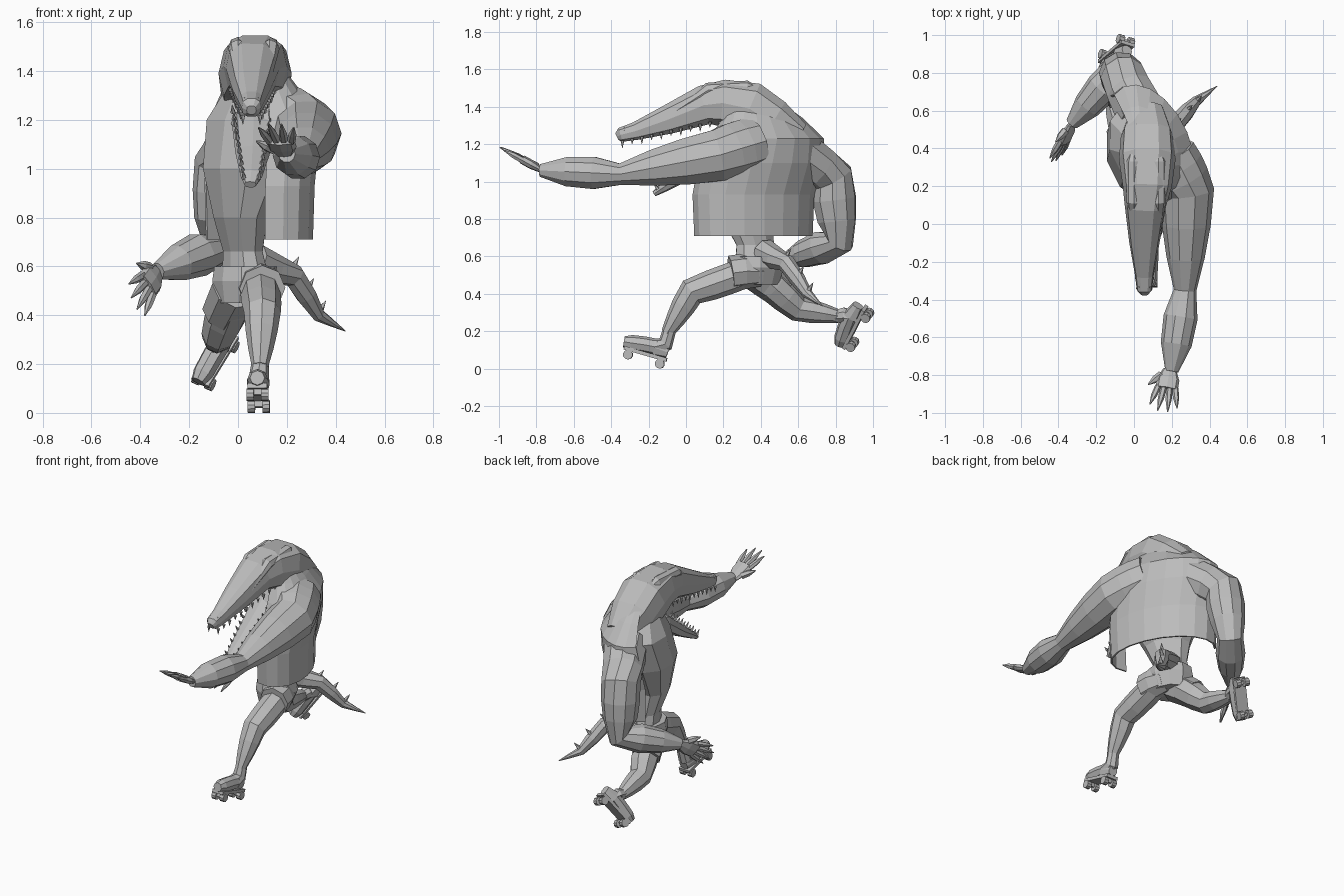
import bpy, bmesh, math
from mathutils import Vector, Matrix

cube = bpy.data.objects.get("Cube")
if cube:
    bpy.data.objects.remove(cube)

grey = (.5, .5, .5, 1)
skin = bpy.data.materials.new("plain_grey")
skin.use_nodes = True
skin.diffuse_color = grey
skin.node_tree.nodes["Principled BSDF"].inputs["Base Color"].default_value = grey

RIGHTWARD = Vector((1, 0, 0))
CHEST_WIDTH = Vector((-.45, .9, 0))


def finish(name, bm):
    mesh = bpy.data.meshes.new(name)
    bmesh.ops.recalc_face_normals(bm, faces=bm.faces)
    bm.to_mesh(mesh)
    bm.free()
    mesh.materials.append(skin)
    obj = bpy.data.objects.new(name, mesh)
    bpy.context.collection.objects.link(obj)
    return obj


def add_loft(bm, rings, side=RIGHTWARD, sides=8, flat=1, power=1, arc=None, level=False):
    """Skin rings given as (x, y, z, radius); flat squashes them, arc leaves the tube open."""
    points = [Vector(ring[:3]) for ring in rings]
    start, end = arc or (0, 360)
    loops = []
    for i, point in enumerate(points):
        along = points[min(i + 1, len(points) - 1)] - points[max(i - 1, 0)]
        along = Vector((0, 0, 1)) if level else along.normalized()
        across = (side - along * side.dot(along)).normalized()
        upward = along.cross(across) * flat
        loop = []
        for k in range(sides + bool(arc)):
            angle = math.radians(start + (end - start) * k / sides)
            c, s = (math.copysign(abs(v) ** power, v) for v in (math.cos(angle), math.sin(angle)))
            loop.append(bm.verts.new(point + (across * c + upward * s) * rings[i][-1]))
        loops.append(loop)
    for lower, upper in zip(loops, loops[1:]):
        for k in range(sides):
            j = (k + 1) % len(lower)
            bm.faces.new((lower[k], lower[j], upper[j], upper[k]))
    if not arc:
        bm.faces.new(loops[0])
        bm.faces.new(loops[-1])


def loft(name, rings, **options):
    bm = bmesh.new()
    add_loft(bm, rings, **options)
    return finish(name, bm)


def limb(name, joints, bulges, steps=3, **options):
    """Tube through (x, y, z, radius) joints, swelling between them like muscle."""
    rings = []
    for first, second, bulge in zip(joints, joints[1:], bulges):
        for k in range(steps):
            f = k / steps
            ring = [a + (b - a) * f for a, b in zip(first, second)]
            ring[-1] += bulge * math.sin(math.pi * f)
            rings.append(ring)
    return loft(name, rings + [joints[-1]], **options)


def add_spike(bm, base, tip, radius):
    add_loft(bm, [(*base, radius), (*tip, .001)], side=Vector((.8, .5, .3)), sides=5)


# Torso, with its wide axis turned toward the raised arm
loft("torso", [(.03, .38, .56, .13), (.02, .37, .66, .11), (.01, .33, .8, .15),
               (.04, .34, 1, .25), (.07, .4, 1.2, .27), (.07, .36, 1.4, .1)],
     side=CHEST_WIDTH, sides=10, flat=.7, level=True)

# Sleeveless jacket, open over the chest
vest = loft("vest", [(.07, .36, .71, .34), (.07, .36, .93, .35), (.08, .4, 1.1, .36),
                     (.09, .43, 1.23, .33), (.08, .41, 1.34, .23), (.07, .35, 1.47, .1)],
            side=CHEST_WIDTH, sides=12, flat=.6, arc=(150, 378), level=True)
vest.modifiers.new("thickness", "SOLIDIFY").thickness = .01

# Head and long upper snout
loft("head", [(.07, .6, 1.23, .09), (.07, .46, 1.31, .14), (.07, .34, 1.39, .15),
              (.07, .2, 1.42, .13), (.06, .1, 1.41, .11), (.055, -.1, 1.33, .08),
              (.055, -.27, 1.27, .05), (.055, -.35, 1.25, .04), (.055, -.37, 1.24, .02)],
     sides=10, power=.75)

# Lower jaw, hanging open
loft("lower_jaw", [(.07, .33, 1.2, .12), (.065, .2, 1.18, .09), (.06, .03, 1.06, .07),
                   (.055, -.12, .97, .045), (.05, -.17, .935, .025)], flat=.6, power=.75)

# Brow ridges and nostrils, mirrored about the snout
for mirror, label in ((-1, "right"), (1, "left")):
    x = .065 + .065 * mirror
    loft(label + "_brow", [(x, .38, 1.49, .02), (x, .33, 1.5, .04), (x, .12, 1.49, .04),
                           (x, -.05, 1.38, .01)])
    x = .055 + .02 * mirror
    loft(label + "_nostril", [(x, -.3, 1.27, .01), (x, -.33, 1.275, .02), (x, -.36, 1.26, .01)],
         sides=6)

# Teeth along both edges of both jaws
bm = bmesh.new()
teeth = 11
for mirror in (-1, 1):
    rows = ((Vector((.055 + .035 * mirror, -.34, 1.22)), Vector((.06 + .09 * mirror, .18, 1.33)),
             Vector((0, 0, -1))),
            (Vector((.055 + .03 * mirror, -.15, .96)), Vector((.06 + .08 * mirror, .2, 1.23)),
             Vector((.1 * mirror, -.6, .8))))
    for front, back, direction in rows:
        for i in range(teeth):
            root = front.lerp(back, i / (teeth - 1))
            size = .03 if i % 2 else .04
            add_spike(bm, root, root + direction * size, .011)
finish("teeth", bm)

# Arms: the left one reaches forward, the right one swings back
limb("left_arm", [(.18, .37, 1.2, .15), (.28, .17, 1.14, .145), (.27, -.35, 1.04, .06),
                  (.2, -.78, 1.06, .035)], bulges=(.01, .015, .045), sides=10)
limb("right_arm", [(.05, .56, 1.18, .14), (-.06, .78, 1.02, .12), (-.08, .82, .68, .08),
                   (-.33, .53, .58, .035)], bulges=(0, .015, .03), sides=10,
     side=Vector((-.7, .6, 0)))


def hand(name, wrist, forward, across, thumb):
    """Flat palm with four spread claws and a thumb on the chosen side."""
    wrist, forward, across = Vector(wrist), Vector(forward).normalized(), Vector(across).normalized()
    bm = bmesh.new()
    palm = [(*(wrist + forward * reach), radius) for reach, radius in ((0, .035), (.06, .06), (.12, .06))]
    add_loft(bm, palm, side=across, flat=.4, power=.8)

    def add_finger(root, direction, length, thickness, side):
        shape = ((0, thickness), (.5, thickness * .9), (1, .003))
        add_loft(bm, [(*(root + direction * length * f), r) for f, r in shape], side=side, sides=6)

    for offset in (-1.5, -.5, .5, 1.5):
        root = wrist + forward * .11 + across * offset * .03
        add_finger(root, forward + across * offset * .16, .15 - .015 * offset ** 2, .018, across)
    root = wrist + forward * .04 + across * thumb * .04
    add_finger(root, forward * .7 + across * thumb * .6, .1, .022, forward.cross(across))
    finish(name, bm)


hand("left_hand", (.19, -.77, 1.06), (-.15, -.86, .48), (1, -.15, 0), thumb=-1)
hand("right_hand", (-.33, .53, .58), (-.36, -.75, -.5), (-.4, -.1, .8), thumb=1)

# Shorts: hips and a cuff around each thigh
loft("shorts_hips", [(.03, .38, .6, .14), (.03, .38, .54, .15), (.02, .38, .45, .12)],
     side=CHEST_WIDTH, sides=10, flat=.9, level=True)
loft("left_cuff", [(.07, .4, .52, .08), (.09, .31, .52, .095), (.1, .24, .51, .095)])
loft("right_cuff", [(-.01, .38, .51, .1), (-.06, .51, .41, .09)])

# Legs
limb("left_leg", [(.09, .34, .52, .08), (.1, .03, .41, .075), (.09, -.1, .19, .034)],
     bulges=(.005, .005))
limb("right_leg", [(-.01, .4, .5, .085), (-.08, .6, .32, .07), (-.09, .82, .28, .035)],
     bulges=(.01, .005))


def skate(name, heel, toe, up, ankle):
    """Boot, plate, axles and wheels, built flat and then placed on the heel-to-toe line."""
    heel, toe = Vector(heel), Vector(toe)
    length = (toe - heel).length
    forward = (toe - heel).normalized()
    across = Vector(up).cross(forward).normalized()
    place = Matrix((across, forward, forward.cross(across))).transposed().to_4x4()
    place.translation = heel
    top = place.inverted() @ Vector(ankle)
    bm = bmesh.new()
    add_loft(bm, [(*top, .036), (0, top.y * .7, .11, .043), (0, .05, .08, .046),
                  (0, length * .6, .075, .045), (0, length, .065, .043), (0, length + .04, .06, .03)])
    add_loft(bm, [(0, -.025, .07, .03), (0, .05, .075, .045)], power=.7)

    def add_box(y, z, size):
        spot = Matrix.Translation((0, y, z)) @ Matrix.Diagonal((*size, 1))
        bmesh.ops.create_cube(bm, size=1, matrix=spot)

    add_box(length / 2, .03, (.08, length + .06, .02))
    for y in (0, length):
        add_box(y, .012, (.05, .02, .03))
        for mirror in (-1, 1):
            turn = Matrix.Translation((mirror * .03, y, 0)) @ Matrix.Rotation(math.pi / 2, 4, 'Y')
            bmesh.ops.create_cone(bm, cap_ends=True, segments=10, radius1=.026,
                                  radius2=.026, depth=.03, matrix=turn)
    bmesh.ops.transform(bm, matrix=place, verts=bm.verts)
    finish(name, bm)


skate("left_skate", heel=(.085, -.14, .026), toe=(.08, -.31, .075), up=(0, .2, 1),
      ankle=(.09, -.09, .2))
skate("right_skate", heel=(-.045, .97, .285), toe=(-.14, .89, .13), up=(-.1, -.9, .4),
      ankle=(-.09, .8, .28))

# Tail and its spikes
limb("tail", [(.07, .42, .62, .075), (.23, .54, .56, .048), (.33, .65, .4, .028),
              (.44, .73, .335, .002)], bulges=(0, .005, 0), steps=2)
bm = bmesh.new()
for root in ((.22, .53, .59), (.28, .6, .5), (.33, .65, .41)):
    root = Vector(root)
    add_spike(bm, root, root + Vector((.03, .03, .05)), .02)
finish("tail_spikes", bm)
